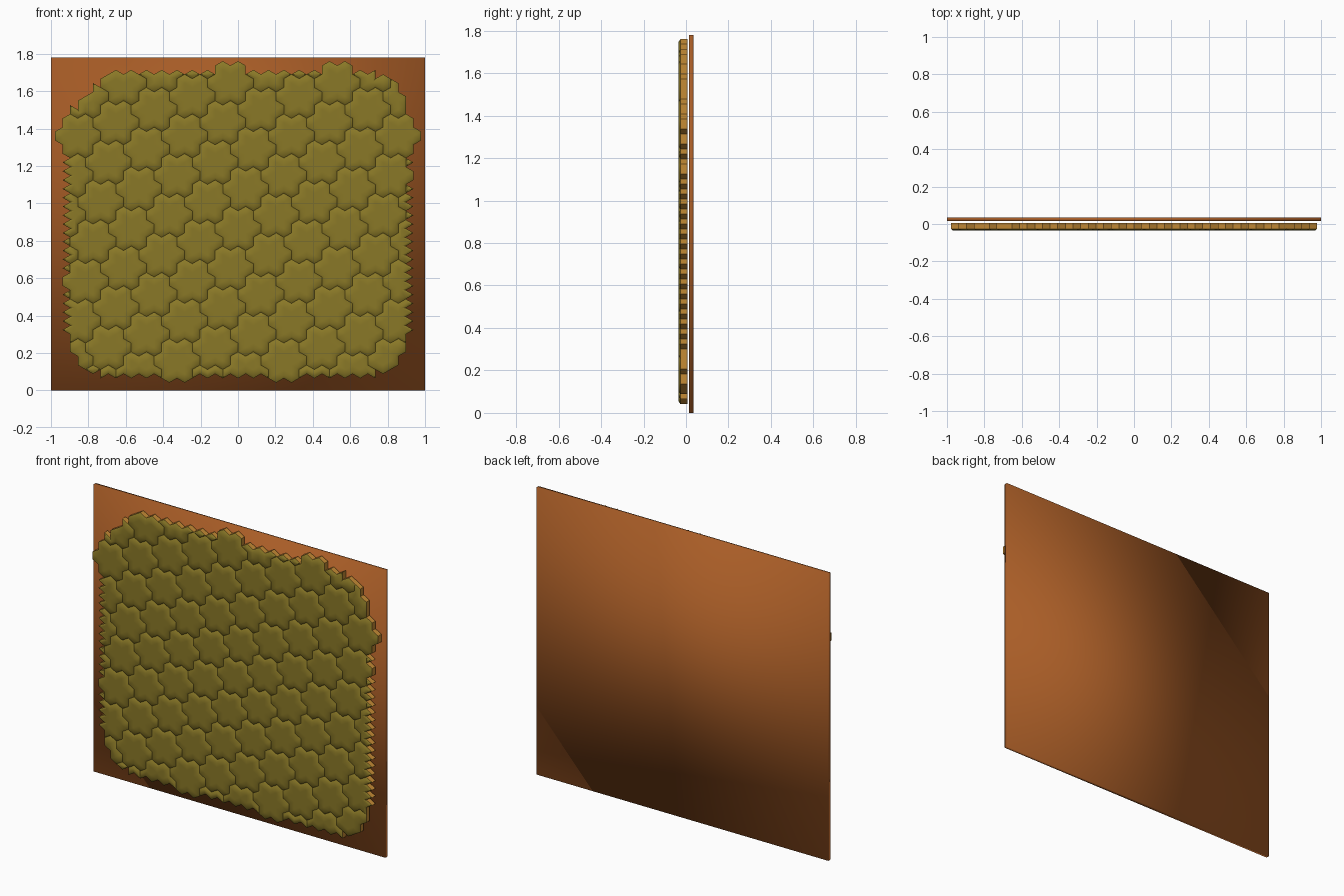
import bpy, bmesh, math

if "Cube" in bpy.data.objects:
    bpy.data.objects.remove(bpy.data.objects["Cube"])

A = 0.0816                      # spacing of the small hexagons
ROW = A * math.sqrt(3) / 2
R = A / math.sqrt(3)            # hexagon corner radius
MID = 0.89                      # panel mid height
Y_RIM, Y_TOP, Y_BACK = -0.026, -0.035, 0.006


def material(name, rgb):
    m = bpy.data.materials.new(name)
    m.diffuse_color = (*rgb, 1)
    m.use_nodes = True
    m.node_tree.nodes["Principled BSDF"].inputs["Base Color"].default_value = m.diffuse_color
    return m


brown = material("panel brown", (0.40, 0.11, 0.02))
olive = material("olive face", (0.255, 0.19, 0.02))
amber = material("amber edge", (0.56, 0.26, 0.035))


def smooth(ob, angle):
    bpy.ops.object.select_all(action='DESELECT')
    ob.select_set(True)
    bpy.context.view_layer.objects.active = ob
    bpy.ops.object.shade_smooth_by_angle(angle=angle)


# Backing panel, softly shaded over its edges
bpy.ops.mesh.primitive_cube_add(size=1, location=(0, 0.025, MID))
panel = bpy.context.object
panel.name = "backing_panel"
panel.scale = (2, 0.02, 2 * MID)
bpy.ops.object.transform_apply(location=False, rotation=False, scale=True)
panel.data.materials.append(brown)
smooth(panel, math.pi)


def whole(x, z):
    """Tiles with this centre are kept complete."""
    return (x / 0.92) ** 4 + ((z - MID) / 0.8) ** 4 < 0.9


def inside(x, z):
    """Outline that trims the tiles along the border."""
    h = z - MID
    return (x / 0.92) ** 8 + (h / 0.82) ** 8 < 1 and h - x < 1.5


def add_tile(bm, cx, cz):
    """Flower of seven hexagons: front plate, rim walls and bevelled edge."""
    verts, front = {}, []

    def vert(x, z):
        key = (round(x * 2000), round(z * 2000))
        for dx in (-1, 0, 1):
            for dz in (-1, 0, 1):
                if (key[0] + dx, key[1] + dz) in verts:
                    return verts[key[0] + dx, key[1] + dz]
        verts[key] = bm.verts.new((x, Y_RIM, z))
        return verts[key]

    keep_all = whole(cx, cz)
    hexes = [(cx, cz)] + [(cx + A * math.cos(k * math.pi / 3),
                           cz + A * math.sin(k * math.pi / 3)) for k in range(6)]
    for hx, hz in hexes:
        for k in range(6):
            t0, t1 = (math.radians(30 + 60 * (k + i)) for i in (0, 1))
            pts = [(hx, hz)] + [(hx + R * math.cos(t), hz + R * math.sin(t)) for t in (t0, t1)]
            mx, mz = (sum(p[i] for p in pts) / 3 for i in (0, 1))
            if keep_all or inside(mx, mz):
                front.append(bm.faces.new([vert(*p) for p in pts]))
    if not front:
        return
    # walls back towards the panel
    rim = [e for e in {e for f in front for e in f.edges} if len(e.link_faces) == 1]
    ext = bmesh.ops.extrude_edge_only(bm, edges=rim)["geom"]
    for g in ext:
        if isinstance(g, bmesh.types.BMVert):
            g.co.y = Y_BACK
        elif isinstance(g, bmesh.types.BMFace):
            g.material_index = 1
    # bevelled border
    bmesh.ops.inset_region(bm, faces=front, thickness=0.012, use_even_offset=True)
    for v in {v for f in front for v in f.verts}:
        v.co.y = Y_TOP


# Tiles on the skewed lattice of seven-hexagon flowers
bm = bmesh.new()
for m in range(-16, 17):
    for n in range(-16, 17):
        x = 0.857 + A * (2.5 * m + 2 * n)
        z = 1.36 + ROW * (m - 2 * n)
        if abs(x) < 1.1 and abs(z - MID) < 1.1:
            add_tile(bm, x, z)
bmesh.ops.recalc_face_normals(bm, faces=bm.faces)
for f in bm.faces:              # bevels are olive, walls amber
    f.material_index = 1 if abs(f.normal.y) < 0.2 else 0
mesh = bpy.data.meshes.new("flower_tiles")
bm.to_mesh(mesh)
bm.free()
tiles = bpy.data.objects.new("flower_tiles", mesh)
bpy.context.collection.objects.link(tiles)
mesh.materials.append(olive)
mesh.materials.append(amber)
smooth(tiles, math.radians(48))
